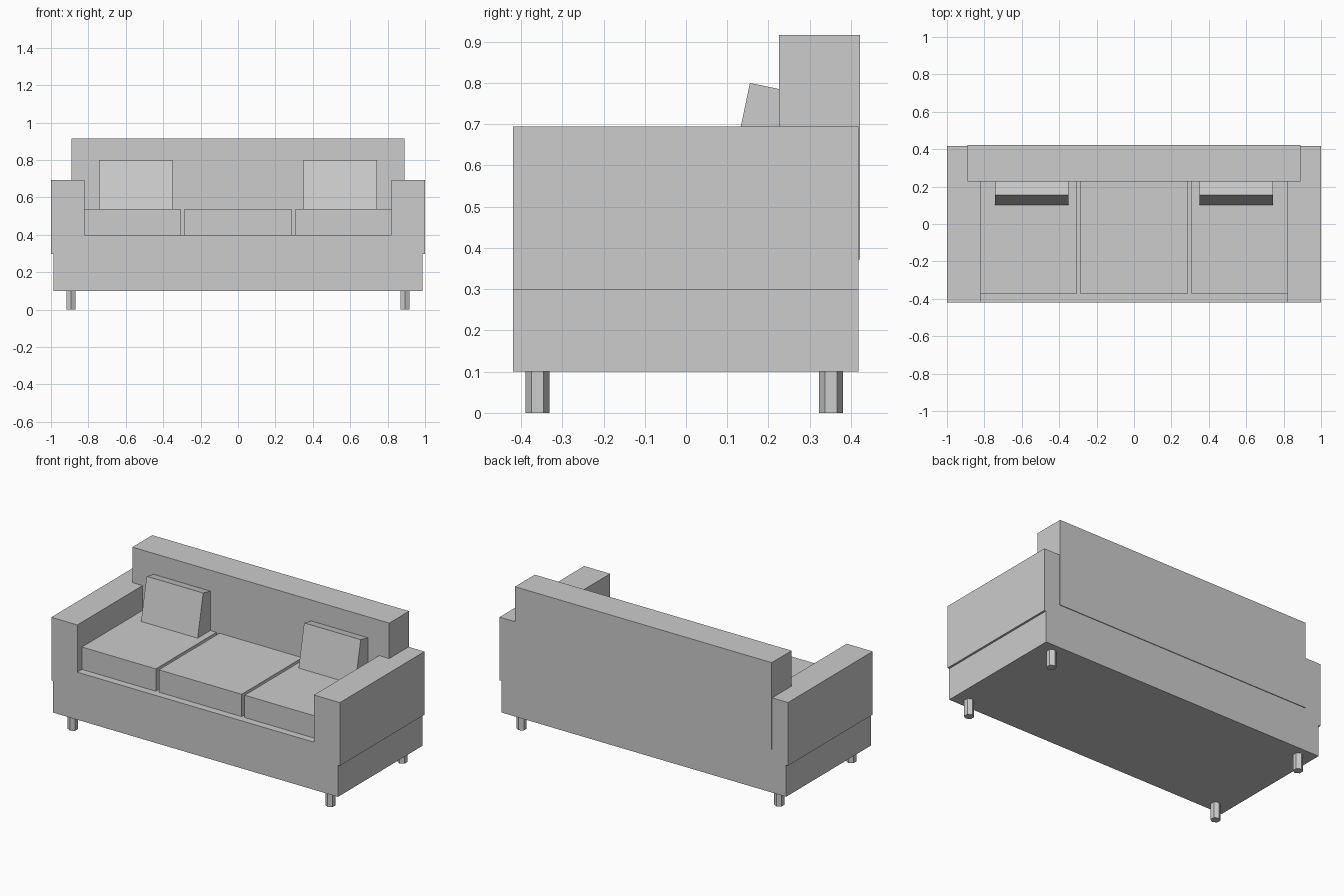
import bpy
import bmesh
import math

if "Cube" in bpy.data.objects:
    bpy.data.objects.remove(bpy.data.objects["Cube"])

fabric = bpy.data.materials.new("grey_fabric")
fabric.diffuse_color = (0.604, 0.604, 0.604, 1)
fabric.use_nodes = True
fabric.node_tree.nodes["Principled BSDF"].inputs["Base Color"].default_value = fabric.diffuse_color


def finish(name, bm):
    bmesh.ops.recalc_face_normals(bm, faces=bm.faces)
    mesh = bpy.data.meshes.new(name)
    bm.to_mesh(mesh)
    bm.free()
    mesh.materials.append(fabric)
    obj = bpy.data.objects.new(name, mesh)
    bpy.context.collection.objects.link(obj)
    return obj


def prism(name, points, offset):
    """Extrude a closed outline of 3D points along an offset."""
    bm = bmesh.new()
    face = bm.faces.new([bm.verts.new(p) for p in points])
    result = bmesh.ops.extrude_face_region(bm, geom=[face], use_keep_orig=True)
    verts = [g for g in result["geom"] if isinstance(g, bmesh.types.BMVert)]
    bmesh.ops.translate(bm, verts=verts, vec=offset)
    return finish(name, bm)


def box(name, x0, x1, y0, y1, z0, z1):
    outline = [(x0, y0, z0), (x1, y0, z0), (x1, y1, z0), (x0, y1, z0)]
    return prism(name, outline, (0, 0, z1 - z0))


# Base and overhanging arms as one U-shaped body
half = [(0.987, 0.10), (0.987, 0.298), (1.0, 0.298),
        (1.0, 0.694), (0.82, 0.694), (0.82, 0.398)]
outline = half + [(-x, z) for x, z in reversed(half)]
prism("base_and_arms", [(x, -0.42, z) for x, z in outline], (0, 0.838, 0))

# Backrest, standing slightly proud of the back
box("backrest", -0.89, 0.89, 0.226, 0.4225, 0.372, 0.916)

# Three seat cushions with narrow gaps
for name, x0, x1 in (("left", -0.82, -0.308), ("middle", -0.287, 0.287),
                     ("right", 0.308, 0.82)):
    box(name + "_seat_cushion", x0, x1, -0.374, 0.23, 0.398, 0.538)

# Two throw pillows leaning against the backrest
tilt = math.radians(11.8)
s, c = math.sin(tilt), math.cos(tilt)
height, depth = 0.30, 0.13
top_y, top_z = 0.155, 0.80
profile = [(top_y, top_z),
           (top_y - s * height, top_z - c * height),
           (top_y - s * height + c * depth, top_z - c * height - s * depth),
           (top_y + c * depth, top_z - s * depth)]
for name, x0 in (("left_pillow", -0.742), ("right_pillow", 0.35)):
    prism(name, [(x0, y, z) for y, z in profile], (0.392, 0, 0))

# Four six-sided legs
for side, x in (("left", -0.893), ("right", 0.893)):
    for end, y in (("front", -0.36), ("back", 0.352)):
        ring = [(x + 0.029 * math.sin(i * math.pi / 3),
                 y + 0.029 * math.cos(i * math.pi / 3), 0) for i in range(6)]
        prism(f"{end}_{side}_leg", ring, (0, 0, 0.10))
